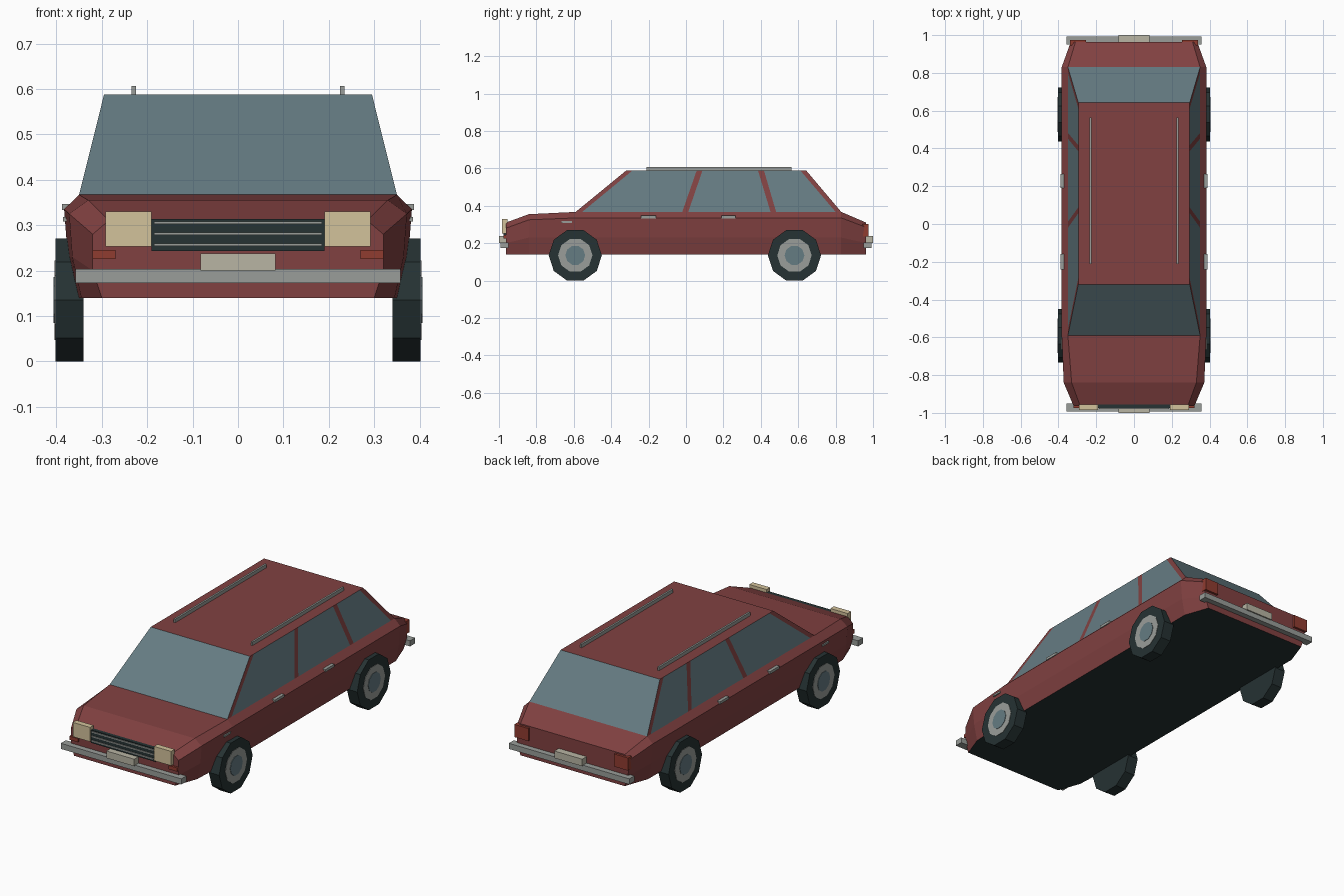
import bpy, bmesh, math
from mathutils import Matrix

cube = bpy.data.objects.get("Cube")
if cube:
    bpy.data.objects.remove(cube, do_unlink=True)


def material(name, r, g, b):
    m = bpy.data.materials.new(name)
    m.use_nodes = True
    m.diffuse_color = (r, g, b, 1)
    m.node_tree.nodes["Principled BSDF"].inputs["Base Color"].default_value = (r, g, b, 1)
    return m


RED = material("body red", 0.22, 0.053, 0.053)
GLASS = material("window glass", 0.13, 0.2, 0.225)
BLACK = material("rubber black", 0.019, 0.032, 0.033)
METAL = material("trim grey", 0.32, 0.34, 0.32)
CREAM = material("headlight cream", 0.65, 0.54, 0.33)
PLATE = material("plate ivory", 0.48, 0.46, 0.37)
LAMP = material("lamp red", 0.28, 0.045, 0.03)


def finish(name, bm, *mats):
    bmesh.ops.recalc_face_normals(bm, faces=bm.faces)
    mesh = bpy.data.meshes.new(name)
    bm.to_mesh(mesh)
    bm.free()
    for m in mats:
        mesh.materials.append(m)
    ob = bpy.data.objects.new(name, mesh)
    bpy.context.collection.objects.link(ob)
    return ob


def box(name, mat, x, y, z):
    """Box from (low, high) ranges."""
    bm = bmesh.new()
    bmesh.ops.create_cube(bm, size=1)
    for v in bm.verts:
        v.co = [(a + b) / 2 + c * (b - a) for c, (a, b) in zip(v.co, (x, y, z))]
    return finish(name, bm, mat)


def pair(name, mat, x, y, z):
    """The same box on both sides."""
    box("left_" + name, mat, x, y, z)
    box("right_" + name, mat, (-x[1], -x[0]), y, z)


# Lower body: octagonal sections lofted from nose to tail
sections = [  # y, then half width and height from sill to deck
    (-0.963, (0.30, 0.14), (0.32, 0.20), (0.32, 0.28), (0.285, 0.31)),
    (-0.84, (0.345, 0.14), (0.365, 0.23), (0.372, 0.325), (0.33, 0.355)),
    (-0.59, (0.357, 0.14), (0.375, 0.23), (0.383, 0.335), (0.35, 0.367)),
    (0.83, (0.357, 0.14), (0.375, 0.23), (0.383, 0.335), (0.35, 0.367)),
    (0.963, (0.31, 0.14), (0.33, 0.20), (0.335, 0.285), (0.31, 0.31)),
]
bm = bmesh.new()
rings = []
for y, *half in sections:
    outline = half + [(-w, z) for w, z in reversed(half)]
    rings.append([bm.verts.new((w, y, z)) for w, z in outline])
for a, b in zip(rings, rings[1:]):
    for i in range(len(a)):
        j = (i + 1) % len(a)
        bm.faces.new((a[i], a[j], b[j], b[i]))
bm.faces.new(rings[0])
bm.faces.new(rings[-1])
bmesh.ops.recalc_face_normals(bm, faces=bm.faces)
for f in bm.faces:
    f.material_index = 1 if f.normal.z < -0.9 else 0
finish("lower_body", bm, RED, BLACK)

# Cabin: side columns alternate between pillar and glass
low = [-0.59, -0.555, -0.02, 0.012, 0.452, 0.482, 0.80, 0.83]
top = [-0.32, -0.287, 0.057, 0.088, 0.385, 0.417, 0.612, 0.643]
bm = bmesh.new()
lower, upper = {}, {}
for s in (-1, 1):
    lower[s] = [bm.verts.new((s * 0.35, y, 0.367)) for y in low]
    upper[s] = [bm.verts.new((s * 0.295, y, 0.588)) for y in top]
    for i in range(len(low) - 1):
        f = bm.faces.new((lower[s][i], lower[s][i + 1], upper[s][i + 1], upper[s][i]))
        f.material_index = i % 2
for end in (0, -1):
    f = bm.faces.new((lower[-1][end], lower[1][end], upper[1][end], upper[-1][end]))
    f.material_index = 1
bm.faces.new(upper[-1] + upper[1][::-1])
bm.faces.new(lower[-1] + lower[1][::-1])
finish("cabin", bm, RED, GLASS)


# Wheels: ten-sided tyre with stacked discs
def disc(name, mat, radius, x0, x1, y):
    bm = bmesh.new()
    bmesh.ops.create_cone(bm, cap_ends=True, segments=10, radius1=radius,
                          radius2=radius, depth=abs(x1 - x0))
    # Point a corner fore and aft so the tyre rests on a flat
    corner = max(bm.verts, key=lambda v: v.co.x).co
    bmesh.ops.rotate(bm, verts=bm.verts,
                     matrix=Matrix.Rotation(math.pi / 2 - math.atan2(corner.y, corner.x), 3, "Z"))
    bmesh.ops.rotate(bm, verts=bm.verts, matrix=Matrix.Rotation(math.pi / 2, 3, "Y"))
    bmesh.ops.translate(bm, verts=bm.verts, vec=((x0 + x1) / 2, y, 0.135))
    finish(name, bm, mat)


for end, y in (("front", -0.592), ("rear", 0.58)):
    for side, s in (("left", 1), ("right", -1)):
        name = f"{end}_{side}_"
        disc(name + "tyre", BLACK, 0.142, s * 0.34, s * 0.402, y)
        disc(name + "rim", METAL, 0.092, s * 0.395, s * 0.404, y)
        disc(name + "hubcap", GLASS, 0.053, s * 0.398, s * 0.406, y)

# Bumpers and number plates
for end, s in (("front", -1), ("rear", 1)):
    box(end + "_bumper", METAL, (-0.358, 0.358), sorted((s * 0.95, s * 0.993)), (0.173, 0.203))
    box(end + "_plate", PLATE, (-0.083, 0.083), sorted((s * 0.96, s * 1.0)), (0.2, 0.238))

# Grille, slats and lamps
box("grille", BLACK, (-0.19, 0.19), (-0.975, -0.95), (0.243, 0.313))
for i in range(3):
    z = 0.257 + i * 0.024
    box(f"grille_slat_{i + 1}", METAL, (-0.185, 0.185), (-0.98, -0.97), (z - 0.003, z + 0.003))
pair("headlight", CREAM, (0.19, 0.292), (-0.985, -0.955), (0.253, 0.33))
pair("front_indicator", LAMP, (0.27, 0.32), (-0.975, -0.95), (0.225, 0.245))
pair("tail_lamp", LAMP, (0.255, 0.338), (0.945, 0.975), (0.235, 0.303))

# Roof rails, door handles and side markers
pair("roof_rail", METAL, (0.225, 0.235), (-0.212, 0.565), (0.585, 0.607))
pair("front_door_handle", METAL, (0.37, 0.388), (-0.24, -0.16), (0.333, 0.347))
pair("rear_door_handle", METAL, (0.37, 0.388), (0.19, 0.265), (0.333, 0.347))
pair("side_marker", METAL, (0.37, 0.386), (-0.665, -0.61), (0.308, 0.318))
